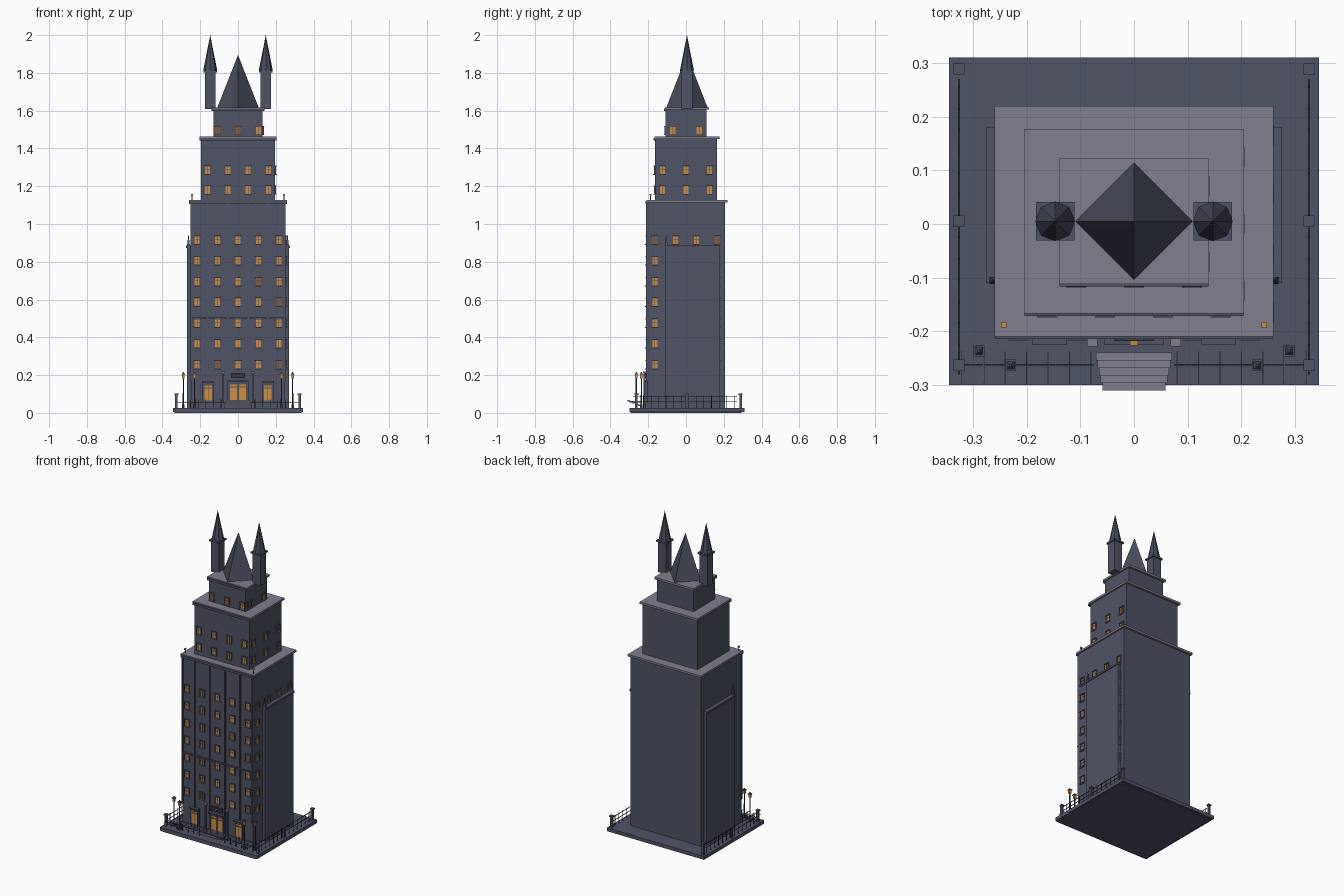
import bpy, bmesh, math, random
from mathutils import Matrix

random.seed(4)
if "Cube" in bpy.data.objects:
    bpy.data.objects.remove(bpy.data.objects["Cube"], do_unlink=True)


def material(name, rgb):
    m = bpy.data.materials.new(name)
    m.use_nodes = True
    col = (*rgb, 1)
    m.diffuse_color = col
    m.node_tree.nodes["Principled BSDF"].inputs["Base Color"].default_value = col
    return m


STONE = material("slate stone", (0.08, 0.087, 0.133))
TRIM = material("pale stone", (0.22, 0.21, 0.27))
ROOF = material("roof slate", (0.065, 0.072, 0.105))
IRON = material("dark iron", (0.035, 0.038, 0.05))
GLOW = material("lit glass", (0.62, 0.27, 0.055))
DIM = material("dim glass", (0.25, 0.11, 0.04))


class Part:
    """Collects simple solids into one named object."""

    def __init__(self, name, mat):
        self.name, self.mat, self.bm = name, mat, bmesh.new()

    def box(self, x, y, z, sx, sy, sz):
        """Box centred on x, y, with its underside at z."""
        m = Matrix.Translation((x, y, z + sz / 2)) @ Matrix.Diagonal((sx, sy, sz, 1))
        bmesh.ops.create_cube(self.bm, size=1, matrix=m)

    def cone(self, x, y, z, r1, r2, h, sides, turn=0):
        m = Matrix.Translation((x, y, z + h / 2)) @ Matrix.Rotation(turn, 4, "Z")
        bmesh.ops.create_cone(self.bm, cap_ends=True, segments=sides,
                              radius1=r1, radius2=r2, depth=h, matrix=m)

    def done(self):
        mesh = bpy.data.meshes.new(self.name)
        self.bm.to_mesh(mesh)
        self.bm.free()
        mesh.materials.append(self.mat)
        ob = bpy.data.objects.new(self.name, mesh)
        bpy.context.collection.objects.link(ob)


def single(name, mat, *dims):
    p = Part(name, mat)
    p.box(*dims)
    p.done()


# Ground slab, the three stepped tiers and their cornices
single("ground_slab", STONE, 0, 0.005, 0.005, 0.69, 0.61, 0.022)
single("foundation", STONE, 0, 0, 0, 0.67, 0.59, 0.01)
tiers = [("lower", 0.25, 0.206, 0.025, 1.115),
         ("middle", 0.195, 0.163, 1.125, 1.45),
         ("upper", 0.13, 0.108, 1.46, 1.605)]
for name, hx, hy, z0, z1 in tiers:
    single(name + "_tier", STONE, 0, 0, z0, 2 * hx, 2 * hy, z1 - z0)
    single(name + "_cornice", TRIM, 0, 0.005, z1, 2 * hx + 0.02, 2 * hy + 0.018, 0.013)
    single(name + "_moulding", STONE, 0, -hy - 0.002, z1 - 0.008, 2 * hx + 0.018, 0.012, 0.014)

# Side wings with coping and corner pinnacles
wings, copings, pinnacles = (Part("side_wings", STONE), Part("wing_copings", STONE),
                             Part("wing_pinnacles", STONE))
for s in (-1, 1):
    wings.box(s * 0.256, 0.035, 0.025, 0.03, 0.284, 0.85)
    copings.box(s * 0.258, 0.035, 0.873, 0.036, 0.29, 0.012)
    pinnacles.box(s * 0.262, -0.105, 0.025, 0.016, 0.012, 0.87)
    pinnacles.cone(s * 0.262, -0.105, 0.895, 0.009, 0, 0.055, 4, math.pi / 4)
for p in (wings, copings, pinnacles):
    p.done()

# Roof pyramid and the twin turrets
roof = Part("pyramid_roof", ROOF)
roof.cone(0, 0.005, 1.615, 0.11, 0, 0.28, 4)
roof.done()
shafts, caps, spires = (Part("turret_shafts", STONE), Part("turret_caps", STONE),
                        Part("turret_spires", ROOF))
for s in (-1, 1):
    shafts.box(s * 0.147, 0.005, 1.608, 0.058, 0.058, 0.2)
    caps.box(s * 0.147, 0.005, 1.803, 0.072, 0.072, 0.01)
    spires.cone(s * 0.147, 0.005, 1.813, 0.037, 0, 0.187, 8)
for p in (shafts, caps, spires):
    p.done()

# Windows: frame, glass, glazing bars and sill
frames, sills, bars = (Part("window_frames", STONE), Part("window_sills", TRIM),
                       Part("window_bars", STONE))
lit, dim = Part("lit_windows", GLOW), Part("dim_windows", DIM)


def window(side, u, wall, z):
    def put(part, du, dz, width, height, near, far):
        mid, deep = wall + (near + far) / 2, far - near
        if side:
            part.box(mid, u + du, z + dz, deep, width, height)
        else:
            part.box(u + du, -mid, z + dz, width, deep, height)
    glass = dim if random.random() < 0.12 else lit
    put(glass, 0, -0.02, 0.028, 0.04, -0.002, 0.003)
    for s in (-1, 1):
        put(frames, s * 0.0155, -0.022, 0.004, 0.046, -0.002, 0.007)
    put(frames, 0, 0.02, 0.036, 0.005, -0.002, 0.009)
    put(sills, 0, -0.025, 0.038, 0.005, -0.002, 0.011)
    put(bars, 0, -0.02, 0.002, 0.04, -0.002, 0.0045)
    put(bars, 0, 0.004, 0.028, 0.002, -0.002, 0.0045)


for row in range(7):
    z = 0.255 + row * 0.11
    for col in range(-2, 3):
        window(False, col * 0.108, 0.206, z)
    for y in (-0.165, 0.165):
        window(True, y, 0.25, z)
for y in (-0.055, 0.055):
    window(True, y, 0.25, 0.915)
for z in (1.18, 1.285):
    for i in range(4):
        window(False, (i - 1.5) * 0.108, 0.163, z)
    for y in (-0.125, 0, 0.125):
        window(True, y, 0.195, z)
for x in (-0.108, 0, 0.108):
    window(False, x, 0.108, 1.495)
for y in (-0.07, 0.07):
    window(True, y, 0.13, 1.495)
for p in (frames, sills, bars, lit, dim):
    p.done()

# Slender pilasters and a string course on the front
pilasters = Part("front_pilasters", STONE)
for x in (-0.247, -0.161, -0.054, 0.054, 0.161, 0.247):
    pilasters.box(x, -0.208, 0.17, 0.007, 0.01, 0.945)
pilasters.done()
single("string_course", STONE, 0, -0.208, 0.497, 0.505, 0.012, 0.008)
single("front_plinth", STONE, 0, -0.208, 0.025, 0.51, 0.012, 0.03)

# Entrance: surrounds, lit doors, canopies and columns
doors, surrounds, canopies = (Part("doors", GLOW), Part("door_surrounds", STONE),
                              Part("door_canopies", STONE))
for x, width, height in ((-0.158, 0.044, 0.08), (0, 0.092, 0.085), (0.158, 0.044, 0.08)):
    surrounds.box(x, -0.209, 0.03, width + 0.018, 0.01, height + 0.05)
    doors.box(x, -0.213, 0.065, width, 0.006, height)
    canopies.box(x, -0.214, 0.08 + height, width + 0.02, 0.022, 0.007)
    for s in (-1, 0, 1):
        surrounds.box(x + s * width / 2, -0.215, 0.04, 0.004 if x else 0.009, 0.008, height + 0.03)
    surrounds.box(x, -0.215, 0.05 + height, width, 0.008, 0.004)
for p in (doors, surrounds, canopies):
    p.done()
single("entrance_panel", IRON, 0, -0.212, 0.186, 0.075, 0.012, 0.026)
single("entrance_lamp", GLOW, 0, -0.222, 0.195, 0.014, 0.008, 0.008)
columns, capitals = Part("entrance_columns", STONE), Part("column_capitals", TRIM)
for s in (-1, 1):
    columns.box(s * 0.078, -0.22, 0.025, 0.009, 0.009, 0.19)
    capitals.box(s * 0.078, -0.22, 0.212, 0.02, 0.016, 0.008)
    columns.box(s * 0.078, -0.22, 0.025, 0.018, 0.016, 0.03)
columns.done()
capitals.done()

# Entrance steps
steps = Part("entrance_steps", TRIM)
for i in range(5):
    steps.box(0, -0.247 - i * 0.014, 0.037 + i * 0.006, 0.142 - i * 0.006, 0.015, 0.008)
steps.done()

# Street lamps and ledge lamps
poles, glows, hoods = (Part("lamp_poles", IRON), Part("lamp_glass", GLOW),
                       Part("lamp_hoods", STONE))
for s in (-1, 1):
    for x, y in ((0.289, -0.236), (0.23, -0.263)):
        poles.box(s * x, y, 0.025, 0.014, 0.014, 0.02)
        poles.cone(s * x, y, 0.025, 0.004, 0.003, 0.16, 8)
        glows.box(s * x, y, 0.183, 0.014, 0.014, 0.02)
        hoods.box(s * x, y, 0.203, 0.021, 0.021, 0.004)
        hoods.cone(s * x, y, 0.207, 0.01, 0.003, 0.009, 4, math.pi / 4)
    poles.box(s * 0.243, -0.188, 1.125, 0.004, 0.004, 0.025)
    glows.box(s * 0.243, -0.188, 1.15, 0.01, 0.01, 0.01)
for p in (poles, glows, hoods):
    p.done()

# Boundary fence: posts, side rails with uprights, and flat front railing
posts, rails = Part("fence_posts", STONE), Part("fence_rails", IRON)
spikes = Part("front_railing", TRIM)
for s in (-1, 1):
    for y in (-0.263, 0.005, 0.289):
        posts.box(s * 0.326, y, 0.025, 0.014, 0.014, 0.07)
        posts.box(s * 0.326, y, 0.095, 0.021, 0.021, 0.008)
    for z in (0.06, 0.085):
        rails.box(s * 0.326, -0.005, z, 0.003, 0.55, 0.003)
    for i in range(14):
        rails.box(s * 0.326, -0.265 + i * 0.04, 0.025, 0.003, 0.003, 0.068)
    rails.box(s * 0.2, -0.262, 0.052, 0.25, 0.003, 0.003)
    for i in range(7):
        x = s * (0.08 + i * 0.04)
        spikes.box(x, -0.268, 0.056, 0.002, 0.06, 0.003)
        rails.box(x + s * 0.01, -0.262, 0.025, 0.003, 0.003, 0.045)
for p in (posts, rails, spikes):
    p.done()
